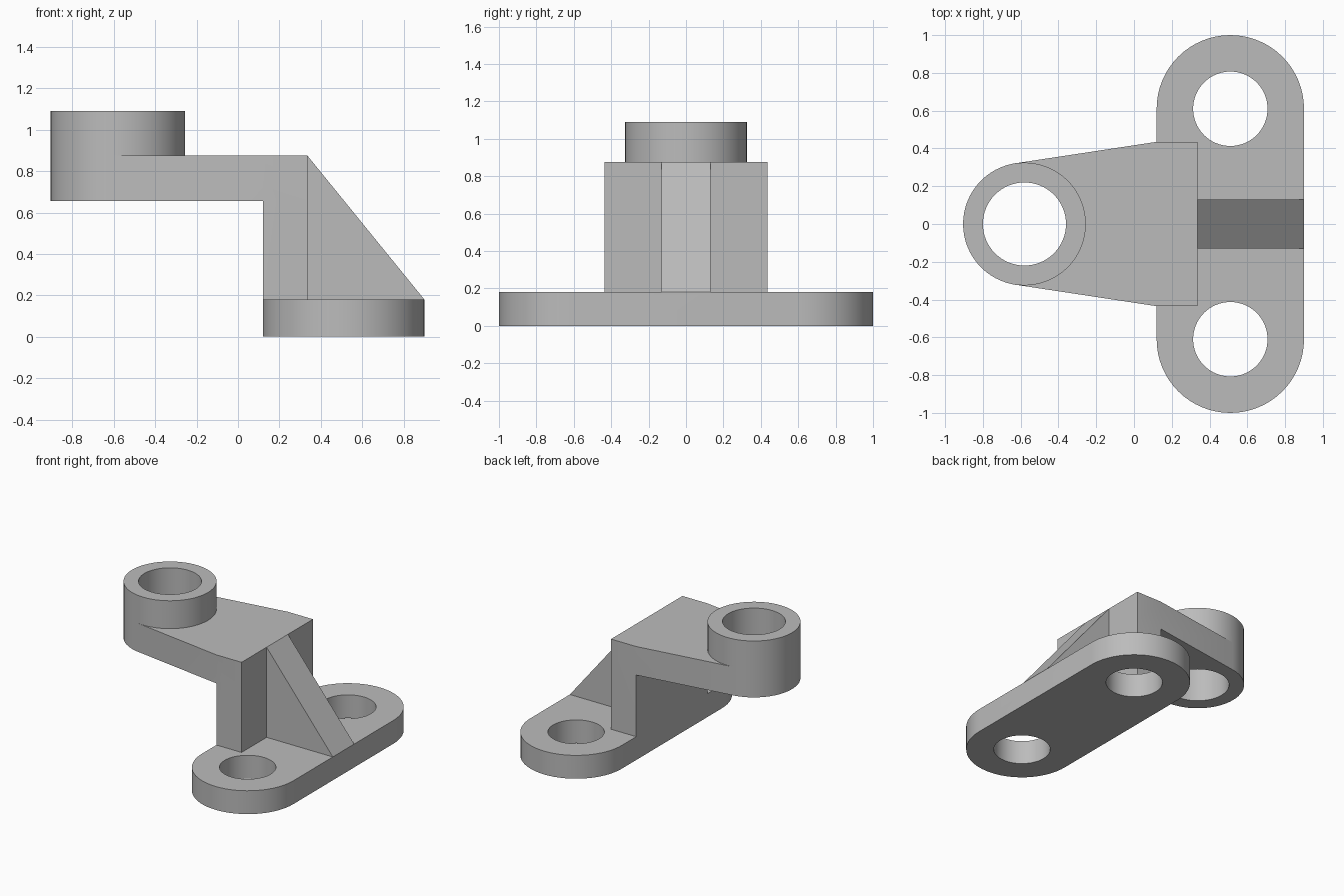
import bpy, bmesh
from math import sin, cos, acos, atan2, hypot, pi
from mathutils import Vector, Matrix

cube = bpy.data.objects.get("Cube")
if cube:
    bpy.data.objects.remove(cube, do_unlink=True)

grey = bpy.data.materials.new("plain grey")
grey.use_nodes = True
colour = (0.5, 0.5, 0.5, 1)
grey.diffuse_color = colour
grey.node_tree.nodes["Principled BSDF"].inputs["Base Color"].default_value = colour


def prism(name, outline, start, depth):
    """Extrude a flat outline of 3D points along a vector."""
    bm = bmesh.new()
    face = bm.faces.new([bm.verts.new(Vector(p) + Vector(start)) for p in outline])
    new = bmesh.ops.extrude_face_region(bm, geom=[face], use_keep_orig=True)["geom"]
    bmesh.ops.translate(bm, vec=depth, verts=[v for v in new if isinstance(v, bmesh.types.BMVert)])
    bmesh.ops.recalc_face_normals(bm, faces=bm.faces)
    mesh = bpy.data.meshes.new(name)
    bm.to_mesh(mesh)
    bm.free()
    mesh.materials.append(grey)
    obj = bpy.data.objects.new(name, mesh)
    bpy.context.collection.objects.link(obj)
    return obj


def arc(x, y, r, a0, a1, n):
    return [(x + r * cos(a0 + (a1 - a0) * i / n), y + r * sin(a0 + (a1 - a0) * i / n), 0)
            for i in range(n + 1)]


def cylinder(name, x, y, r, z0, z1):
    return prism(name, arc(x, y, r, 0, 2 * pi, 64)[:-1], (0, 0, z0), (0, 0, z1 - z0))


def combine(target, other, operation):
    mod = target.modifiers.new(operation, 'BOOLEAN')
    mod.operation, mod.solver, mod.object = operation, 'EXACT', other
    bpy.context.view_layer.objects.active = target
    bpy.ops.object.modifier_apply(modifier=mod.name)
    bpy.data.objects.remove(other, do_unlink=True)


# Main sizes
base_x, base_r, base_y, base_top = 0.51, 0.39, 0.61, 0.18
back, front, half = 0.12, 0.335, 0.435
arm_low, arm_top, boss_top = 0.655, 0.875, 1.09
boss_x, boss_r = -0.58, 0.325

# Rounded base plate
bracket = prism("bracket", arc(base_x, base_y, base_r, 0, pi, 32)
                + arc(base_x, -base_y, base_r, pi, 2 * pi, 32), (0, 0, 0), (0, 0, base_top))

# Upright and tapered arm, whose sides run tangent to the boss
dx = back - boss_x
angle = atan2(half, dx) + acos(boss_r / hypot(dx, half))
tx, ty = boss_x + boss_r * cos(angle), boss_r * sin(angle)
upright = prism("upright", [(back, -half, 0), (front, -half, 0), (front, half, 0), (back, half, 0)],
                (0, 0, base_top), (0, 0, arm_top - base_top))
arm = prism("arm", [(tx, -ty, 0), (back, -half, 0), (front, -half, 0),
                    (front, half, 0), (back, half, 0), (tx, ty, 0)],
            (0, 0, arm_low), (0, 0, arm_top - arm_low))

# Sloping rib and round boss
rib = prism("rib", [(front, 0, base_top), (base_x + base_r, 0, base_top), (front, 0, arm_top)],
            (0, -0.13, 0), (0, 0.26, 0))
boss = cylinder("boss", boss_x, 0, boss_r, arm_low, boss_top)
for part in (upright, arm, rib, boss):
    combine(bracket, part, 'UNION')

# Through holes
for side in (-1, 1):
    combine(bracket, cylinder("bolt_hole", base_x, side * base_y, 0.197, -0.1, 0.3), 'DIFFERENCE')
combine(bracket, cylinder("boss_hole", boss_x, 0, 0.22, 0.5, 1.3), 'DIFFERENCE')

bpy.ops.object.select_all(action='DESELECT')
bracket.select_set(True)
bpy.context.view_layer.objects.active = bracket
bpy.ops.object.shade_smooth_by_angle()
